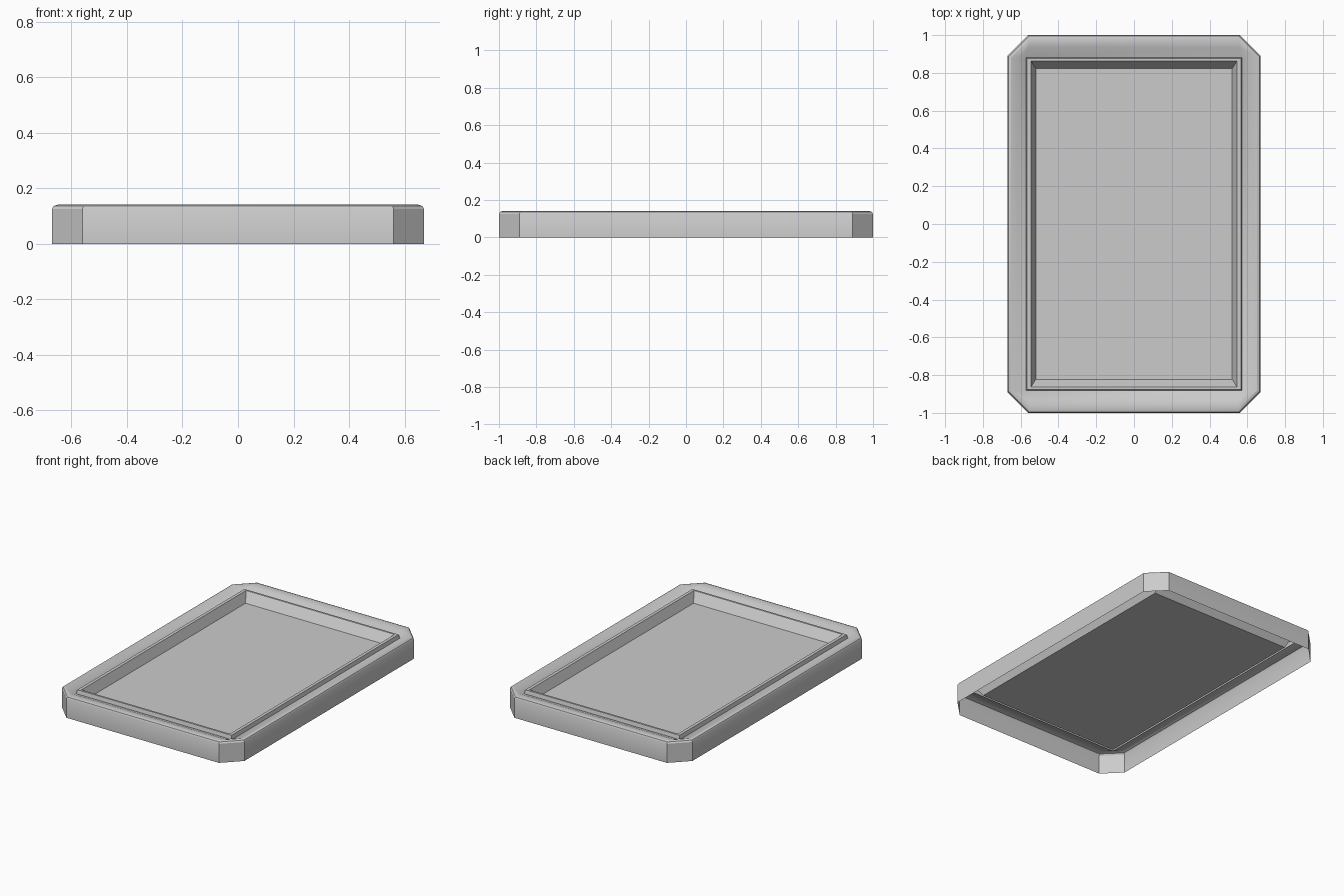
import bpy, bmesh

if "Cube" in bpy.data.objects:
    bpy.data.objects.remove(bpy.data.objects["Cube"])

# Tray shell, open underneath: (half width x, half length y, corner cut, height)
RINGS = [
    (0.670, 1.000, 0.110, 0.000),   # outer wall foot
    (0.670, 1.000, 0.110, 0.126),   # outer wall top
    (0.664, 0.994, 0.107, 0.136),   # rounded shoulder
    (0.650, 0.980, 0.098, 0.141),   # crown of the rim
    (0.615, 0.935, 0.055, 0.133),   # rim dips inward
    (0.572, 0.882, 0.000, 0.112),   # foot of the raised lip
    (0.566, 0.876, 0.000, 0.137),   # lip, outer edge
    (0.545, 0.863, 0.000, 0.137),   # lip, inner edge
    (0.520, 0.822, 0.000, 0.075),   # floor edge
]


def octagon(bm, hx, hy, c, z):
    pts = [(hx - c, -hy), (hx, -hy + c), (hx, hy - c), (hx - c, hy),
           (-hx + c, hy), (-hx, hy - c), (-hx, -hy + c), (-hx + c, -hy)]
    return [bm.verts.new((x, y, z)) for x, y in pts]


bm = bmesh.new()
loops = [octagon(bm, *ring) for ring in RINGS]
for low, high in zip(loops, loops[1:]):
    for i in range(8):
        j = (i + 1) % 8
        bm.faces.new((low[i], low[j], high[j], high[i]))
bm.faces.new(loops[-1])  # floor

# Uncut corners collapse to single points
bmesh.ops.remove_doubles(bm, verts=bm.verts, dist=1e-5)

mesh = bpy.data.meshes.new("tray")
bm.to_mesh(mesh)
bm.free()
tray = bpy.data.objects.new("tray", mesh)
bpy.context.collection.objects.link(tray)
bpy.context.view_layer.objects.active = tray
tray.select_set(True)
bpy.ops.object.shade_smooth_by_angle(angle=0.55)
